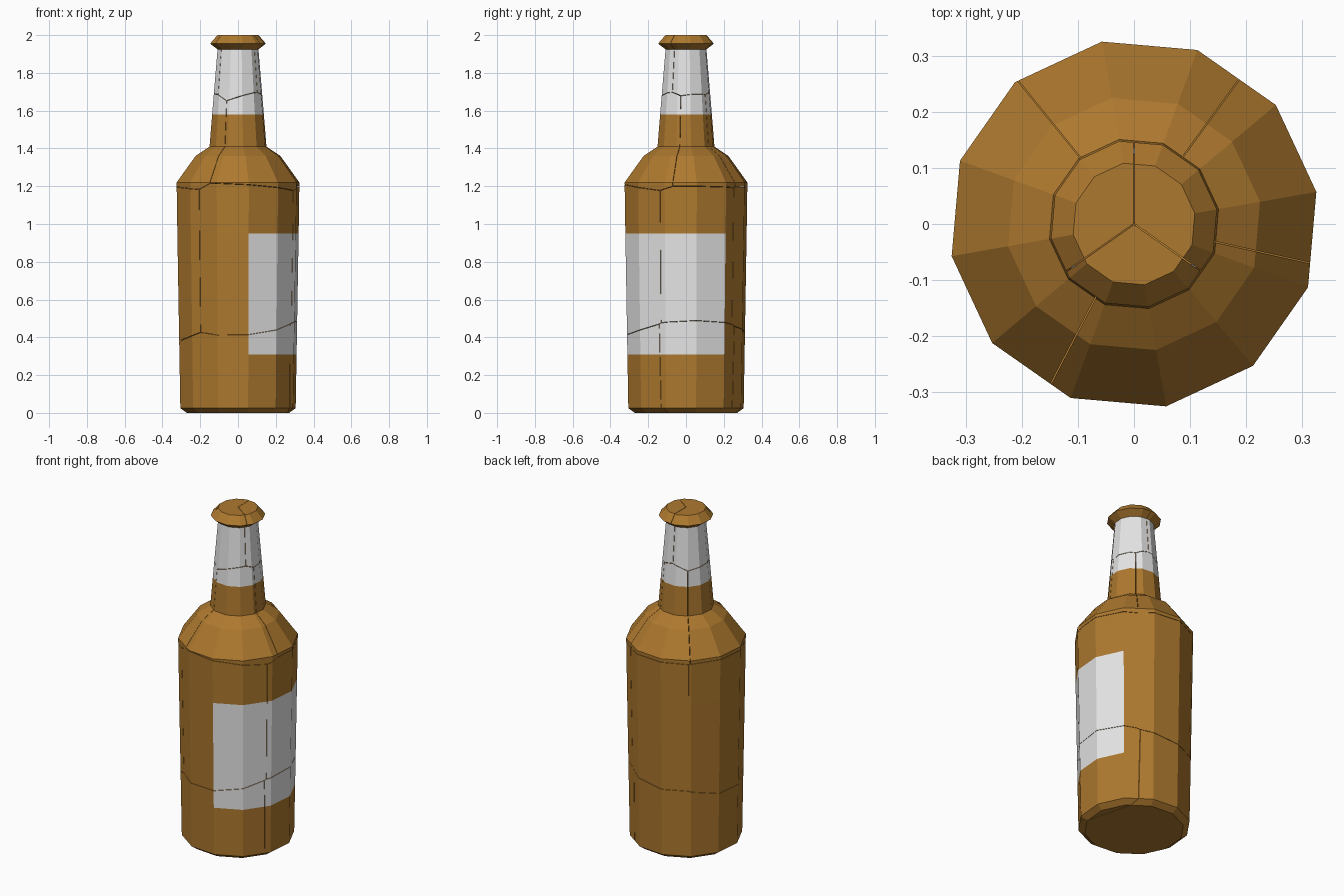
import bpy, bmesh
from math import sin, cos, atan2, radians, degrees
from mathutils import Vector

old = bpy.data.objects.get("Cube")
if old:
    bpy.data.objects.remove(old, do_unlink=True)


def material(name, colour):
    mat = bpy.data.materials.new(name)
    mat.use_nodes = True
    mat.diffuse_color = colour
    mat.node_tree.nodes["Principled BSDF"].inputs["Base Color"].default_value = colour
    return mat


glass = material("amber_glass", (0.42, 0.19, 0.028, 1))
paper = material("white_label", (0.79, 0.79, 0.79, 1))

SIDES = 12
TURN = 10
GAP = 0.002

# Bottle outline as radius, height, including rings at the label edges
PROFILE = [(0.275, 0), (0.31, 0.025), (0.315, 0.31), (0.326, 0.95), (0.33, 1.22),
           (0.228, 1.36), (0.153, 1.41), (0.139, 1.58), (0.11, 1.925),
           (0.15, 1.955), (0.11, 2.0)]


def polar(radius, degree, z):
    a = radians(degree)
    return Vector((radius * cos(a), radius * sin(a), z))


def is_label(centre):
    around_neck = 1.58 < centre.z < 1.925
    angle = degrees(atan2(centre.y, centre.x))
    on_body = 0.31 < centre.z < 0.95 and -80 < angle < 40
    return around_neck or on_body


def whole_bottle():
    bm = bmesh.new()
    rings = [[bm.verts.new(polar(r, TURN + i * 360 / SIDES, z)) for i in range(SIDES)]
             for r, z in PROFILE]
    for low, high in zip(rings, rings[1:]):
        for i in range(SIDES):
            j = (i + 1) % SIDES
            face = bm.faces.new((low[i], low[j], high[j], high[i]))
            face.material_index = int(is_label(face.calc_center_median()))
    bm.faces.new(rings[0][::-1])
    bm.faces.new(rings[-1])
    return bm


# Shard centres, tier by tier
seeds = [("base_shard", polar(0.1, 15, 0.1)), ("base_shard", polar(0.36, 15, 0.1))]
seeds += [("body_shard", polar(0.2, a, 0.86)) for a in (-70, 20, 85, 170)]
seeds += [("shoulder_shard", polar(0.16, a, 1.52)) for a in (-50, 25, 83, 175)]
seeds += [("neck_shard", polar(0.08, a, 1.85)) for a in (20, 160, 270)]

# Each shard is the bottle trimmed by the planes halfway to every other shard
for name, here in seeds:
    bm = whole_bottle()
    for _, other in seeds:
        if other is here:
            continue
        normal = (other - here).normalized()
        cut = bmesh.ops.bisect_plane(
            bm, geom=bm.verts[:] + bm.edges[:] + bm.faces[:], dist=1e-5,
            plane_co=(here + other) / 2 - normal * GAP / 2,
            plane_no=normal, clear_outer=True)
        rim = [e for e in cut["geom_cut"]
               if isinstance(e, bmesh.types.BMEdge) and e.is_boundary]
        if rim:
            fill = bmesh.ops.triangle_fill(bm, edges=rim, use_beauty=True, normal=normal)
            for item in fill["geom"]:
                if isinstance(item, bmesh.types.BMFace):
                    item.material_index = 0
    bmesh.ops.recalc_face_normals(bm, faces=bm.faces)
    mesh = bpy.data.meshes.new(name)
    bm.to_mesh(mesh)
    bm.free()
    mesh.materials.append(glass)
    mesh.materials.append(paper)
    bpy.context.collection.objects.link(bpy.data.objects.new(name, mesh))
